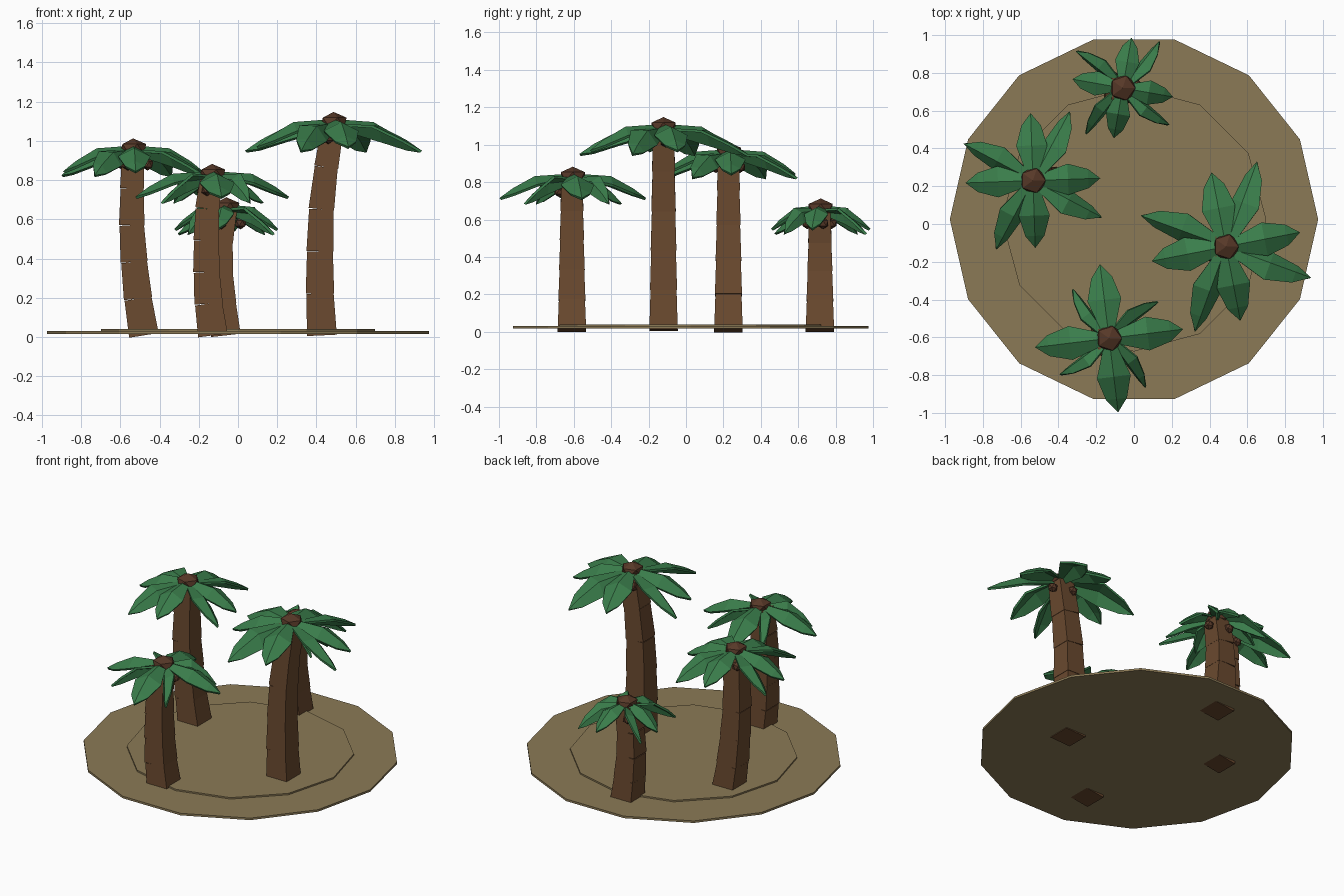
import bpy, bmesh, math
from mathutils import Vector, Matrix

cube = bpy.data.objects.get("Cube")
if cube:
    bpy.data.objects.remove(cube, do_unlink=True)


def material(name, rgb):
    m = bpy.data.materials.new(name)
    m.use_nodes = True
    m.diffuse_color = (*rgb, 1)
    m.node_tree.nodes["Principled BSDF"].inputs["Base Color"].default_value = (*rgb, 1)
    return m


SAND = material("sand", (0.26, 0.195, 0.093))
BARK = material("bark", (0.144, 0.067, 0.028))
NUT = material("dark_bark", (0.095, 0.04, 0.021))
LEAF = material("palm_green", (0.042, 0.205, 0.07))


def finish(bm, name, mat):
    bmesh.ops.recalc_face_normals(bm, faces=bm.faces)
    mesh = bpy.data.meshes.new(name)
    bm.to_mesh(mesh)
    bm.free()
    mesh.materials.append(mat)
    ob = bpy.data.objects.new(name, mesh)
    bpy.context.collection.objects.link(ob)
    return ob


def disc(name, sides, radius, low, high, turn):
    bm = bmesh.new()
    place = Matrix.Translation((0, 0.025, (low + high) / 2)) @ Matrix.Rotation(turn, 4, 'Z')
    bmesh.ops.create_cone(bm, cap_ends=True, segments=sides, radius1=radius,
                          radius2=radius, depth=high - low, matrix=place)
    finish(bm, name, SAND)


def trunk(name, xs, y, top):
    """Stack of tapered square blocks that follow a bent spine."""
    bm = bmesh.new()
    n = len(xs) - 1
    pts = [Vector((x, y, 0.008 + (top - 0.008) * i / n)) for i, x in enumerate(xs)]
    for i, (a, b) in enumerate(zip(pts, pts[1:])):
        w = 0.152 - 0.036 * i / n
        aim = (b - a).to_track_quat('Z', 'Y').to_matrix().to_4x4()
        tilt = math.atan2(b.x - a.x, b.z - a.z)
        aim = Matrix.Rotation(tilt, 4, 'Y') @ Matrix.Rotation(math.pi / 4, 4, 'Z')
        bmesh.ops.create_cone(bm, cap_ends=True, segments=4, radius1=w / math.sqrt(2),
                              radius2=(w - 0.013) / math.sqrt(2), depth=(b - a).length,
                              matrix=Matrix.Translation((a + b) / 2) @ aim)
    finish(bm, name, BARK)


def add_leaf(bm, centre, angle, length, width, drop, roll, lift):
    """One folded blade: ridge in the middle, two sloping sides, pointed tip."""
    spin = Matrix.Rotation(math.radians(angle), 3, 'Z')
    lean = Matrix.Rotation(math.radians(roll), 3, 'X')
    rows = []
    for t, wide, fall in ((0.04, 0.3, 0.0), (0.52, 1.0, 0.1), (0.82, 0.62, 0.6)):
        ridge = Vector((t * length, 0, lift - fall * drop))
        half = wide * width / 2
        row = [ridge + lean @ Vector((0, s * half, -abs(s) * half * 0.5)) for s in (1, 0, -1)]
        rows.append([bm.verts.new(centre + spin @ p) for p in row])
    tip = bm.verts.new(centre + spin @ Vector((length, 0, lift - drop)))
    for r, q in zip(rows, rows[1:]):
        for k in (0, 1):
            bm.faces.new((r[k], r[k + 1], q[k + 1], q[k]))
    for k in (0, 1):
        bm.faces.new((rows[-1][k], rows[-1][k + 1], tip))


def crown(name, centre, broad, slim, drop):
    bm = bmesh.new()
    for k in range(4):
        for angle, length, width, roll, lift in (broad, slim):
            add_leaf(bm, centre, angle + 90 * k, length, width, drop, roll, lift)
    ob = finish(bm, name + "_leaves", LEAF)
    # keep blades facing up so the thickness grows downward
    for p in ob.data.polygons:
        if p.normal.z < 0:
            p.flip()
    mod = ob.modifiers.new("thickness", 'SOLIDIFY')
    mod.thickness = 0.014
    mod.offset = -1

    # faceted crown knob
    bm = bmesh.new()
    bmesh.ops.create_icosphere(bm, subdivisions=1, radius=0.075,
                               matrix=Matrix.Translation(centre + Vector((0, 0, -0.005)))
                               @ Matrix.Diagonal((1, 1, 0.7, 1)))
    finish(bm, name + "_crown_knob", NUT)

    # coconuts hanging below the leaves
    bm = bmesh.new()
    for a in (10, 130, 250):
        r = math.radians(a)
        at = centre + Vector((0.075 * math.cos(r), 0.075 * math.sin(r), -0.085))
        bmesh.ops.create_icosphere(bm, subdivisions=1, radius=0.032,
                                   matrix=Matrix.Translation(at))
    finish(bm, name + "_coconuts", NUT)


# island
disc("sand_base", 14, 0.975, 0.016, 0.03, math.pi / 2)
disc("sand_mound", 12, 0.70, 0.03, 0.04, 0)

# palms: spine x values, y, crown centre, leaf sets (angle, length, width, roll, lift), droop
PALMS = {
    "left_palm": ((0.428, 0.418, 0.418, 0.425, 0.45, 0.485), -0.12, (0.487, -0.12, 1.10),
                  (101, 0.40, 0.18, 0, 0.01), (70, 0.48, 0.17, -28, -0.01), 0.14),
    "right_palm": ((-0.48, -0.51, -0.53, -0.542, -0.54, -0.535), 0.227, (-0.535, 0.23, 0.965),
                   (92, 0.357, 0.165, 0, 0.01), (62, 0.415, 0.15, -30, -0.01), 0.13),
    "front_palm": ((-0.128, -0.15, -0.16, -0.162, -0.157, -0.135), -0.61, (-0.132, -0.605, 0.835),
                   (97, 0.395, 0.18, 0, 0.01), (36, 0.325, 0.12, 55, -0.02), 0.13),
    "back_palm": ((-0.062, -0.08, -0.092, -0.088, -0.062), 0.716, (-0.06, 0.72, 0.665),
                  (80, 0.27, 0.13, 0, 0.01), (52, 0.315, 0.11, -50, -0.015), 0.125),
}
for name, (xs, y, centre, broad, slim, drop) in PALMS.items():
    trunk(name + "_trunk", xs, y, centre[2] - 0.02)
    crown(name, Vector(centre), broad, slim, drop)
